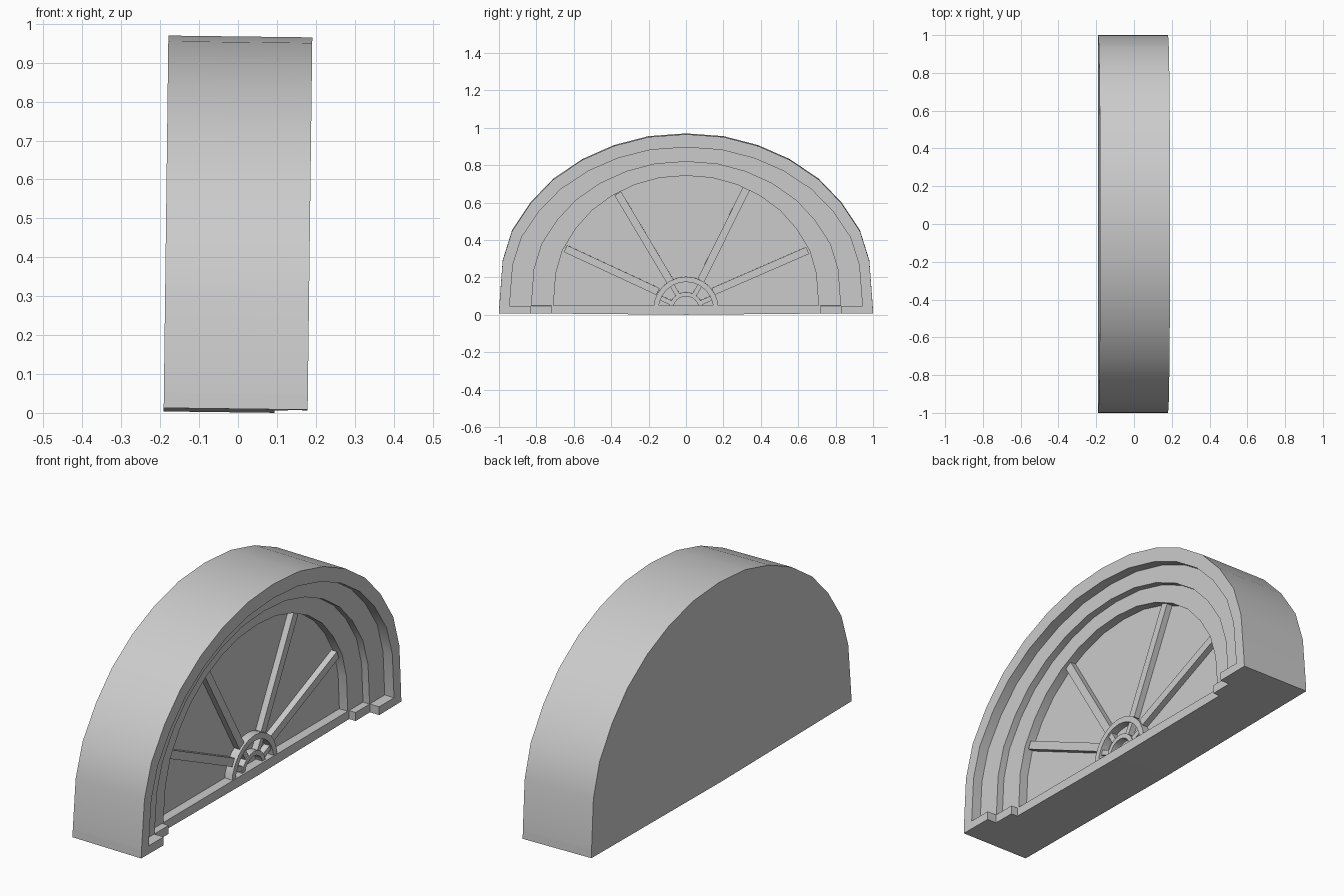
import bpy, bmesh, math
from mathutils import Matrix, Vector

if "Cube" in bpy.data.objects:
    bpy.data.objects.remove(bpy.data.objects["Cube"])

# slight backward lean shared by every part
TILT = (Matrix.Translation((0, 0, 0.49)) @ Matrix.Rotation(0.0125, 4, 'Y')
        @ Matrix.Translation((0, 0, -0.49)))
SILL = 0.05
GLASS = 0.055


def finish(name, bm, smooth=False):
    bmesh.ops.recalc_face_normals(bm, faces=bm.faces)
    bm.transform(TILT)
    me = bpy.data.meshes.new(name)
    bm.to_mesh(me)
    bm.free()
    ob = bpy.data.objects.new(name, me)
    bpy.context.collection.objects.link(ob)
    if smooth:
        bpy.ops.object.select_all(action='DESELECT')
        ob.select_set(True)
        bpy.context.view_layer.objects.active = ob
        bpy.ops.object.shade_smooth_by_angle(angle=math.radians(30))
    return ob


def prism(name, pts, vec, smooth=False):
    """Extrude a closed 3D polygon along vec."""
    bm = bmesh.new()
    a = [bm.verts.new(p) for p in pts]
    b = [bm.verts.new(Vector(p) + Vector(vec)) for p in pts]
    n = len(pts)
    bm.faces.new(a)
    bm.faces.new(b[::-1])
    for i in range(n):
        j = (i + 1) % n
        bm.faces.new((a[i], a[j], b[j], b[i]))
    return finish(name, bm, smooth)


# stepped arch frame: one arch outline lofted through the depth steps
HALF = [(0.998, SILL), (0.98, 0.29), (0.93, 0.45), (0.83, 0.60), (0.71, 0.725),
        (0.555, 0.83), (0.385, 0.905), (0.2, 0.953), (0, 0.9675)]
OUTLINE = HALF + [(-y, z) for y, z in HALF[-2::-1]]
STEPS = [(-0.185, 1, 1), (0.185, 1, 1), (0.185, 0.945, 0.928), (0.135, 0.945, 0.928),
         (0.135, 0.828, 0.848), (0.10, 0.828, 0.848), (0.10, 0.71, 0.77), (GLASS, 0.71, 0.77)]
bm = bmesh.new()
loops = [[bm.verts.new((x, y * sy, max(SILL, z * sz))) for y, z in OUTLINE]
         for x, sy, sz in STEPS]
for a, b in zip(loops, loops[1:]):
    for i in range(len(a) - 1):
        bm.faces.new((a[i], a[i + 1], b[i + 1], b[i]))
bm.faces.new(loops[0])
bm.faces.new(loops[-1])
finish("arch_frame_and_pane", bm, True)

# sill with a stepped front edge and a slightly dipped underside
half_plan = [(-0.185, 1), (0.185, 1), (0.185, 0.83), (0.135, 0.83), (0.135, 0.72), (0.10, 0.72)]
plan = ([(-0.185, 0)] + half_plan + [(0.10, 0)]
        + [(x, -y) for x, y in reversed(half_plan)])
bm = bmesh.new()
top = [bm.verts.new((x, y * 0.998, SILL)) for x, y in plan]
bot = [bm.verts.new((x, y, 0.0014 + 0.009 * abs(y))) for x, y in plan]
n = len(plan)
for i in range(n):
    j = (i + 1) % n
    bm.faces.new((top[i], top[j], bot[j], bot[i]))
bm.faces.new(top)
h = n // 2
bm.faces.new(bot[:h + 1])
bm.faces.new(bot[h:] + bot[:1])
finish("sill", bm)


# half rings of the hub
def half_ring(name, r_out, r_in, x_front, cz=0.03, seg=12):
    def arc(r):
        return [(GLASS, r * math.cos(math.pi * i / seg), cz + r * math.sin(math.pi * i / seg))
                for i in range(seg + 1)]
    prism(name, arc(r_out) + arc(r_in)[::-1], (x_front - GLASS, 0, 0), True)


half_ring("hub_outer_ring", 0.175, 0.147, 0.095)
half_ring("hub_inner_ring", 0.092, 0.07, 0.09)


# glazing bars
def bar(name, p, q, width, x_front):
    p, q = Vector((GLASS, *p)), Vector((GLASS, *q))
    d = (q - p).normalized()
    s = Vector((0, -d.z, d.y)) * width / 2
    prism(name, [p - s, q - s, q + s, p + s], (x_front - GLASS, 0, 0))


for i, (p, q) in enumerate([((0.145, 0.125), (0.65, 0.345)), ((0.08, 0.185), (0.325, 0.68)),
                            ((-0.085, 0.18), (-0.365, 0.65)), ((-0.15, 0.125), (-0.645, 0.355))]):
    bar(f"glazing_bar_{i + 1}", p, q, 0.04, 0.085)
for i, deg in enumerate((24, 60, 120, 156)):
    c, s = math.cos(math.radians(deg)), math.sin(math.radians(deg))
    bar(f"hub_bar_{i + 1}", (0.085 * c, 0.03 + 0.085 * s), (0.155 * c, 0.03 + 0.155 * s), 0.025, 0.085)
